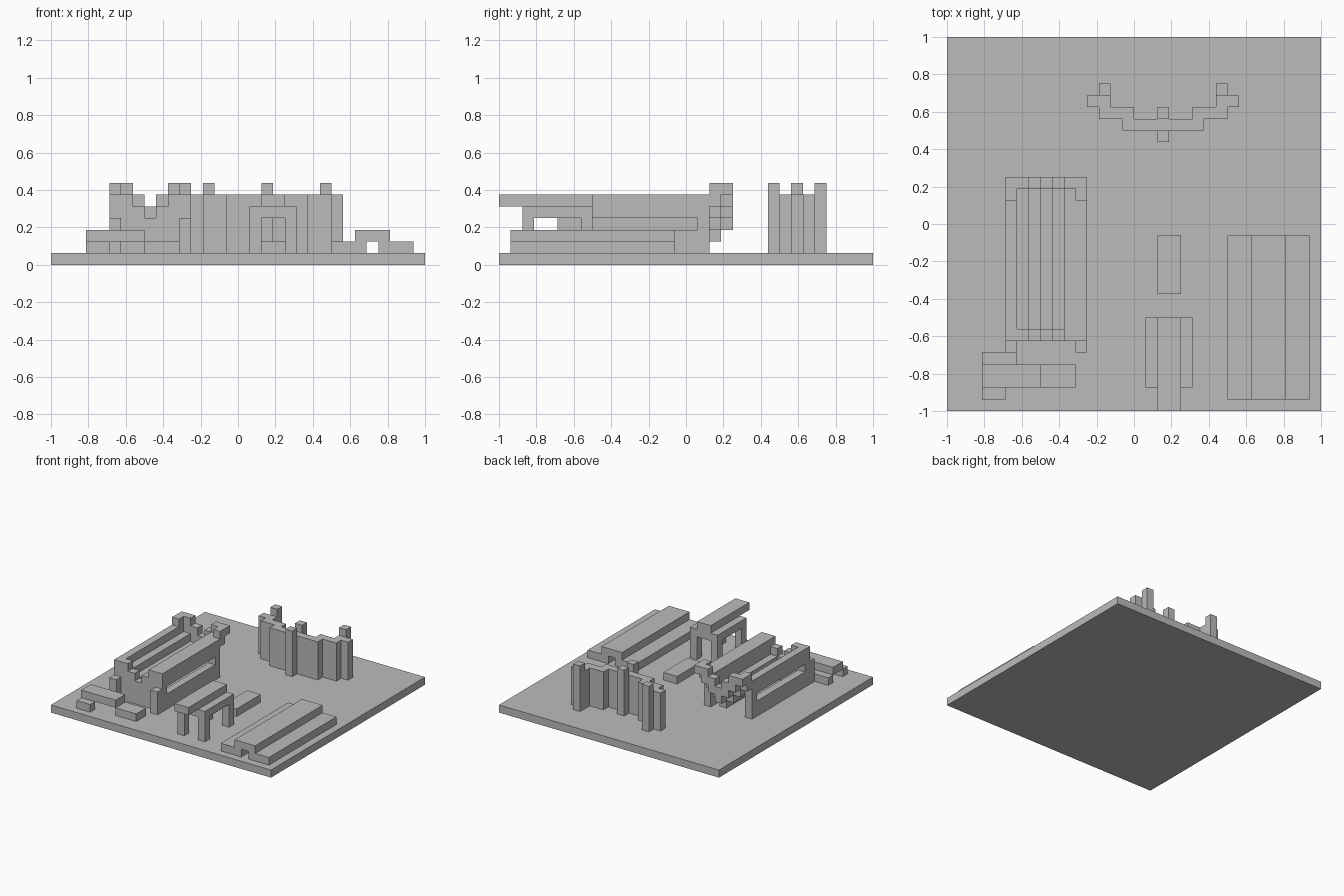
import bpy
import bmesh
from mathutils import Matrix, Vector

cube = bpy.data.objects.get("Cube")
if cube:
    bpy.data.objects.remove(cube, do_unlink=True)

UNIT = 1 / 16  # everything sits on a 32 x 32 block grid

stone = bpy.data.materials.new("plain_grey")
stone.use_nodes = True
GREY = (0.5, 0.5, 0.5, 1)
stone.diffuse_color = GREY
stone.node_tree.nodes["Principled BSDF"].inputs["Base Color"].default_value = GREY


def blocks(name, boxes):
    """One object from boxes given as (x0, x1, y0, y1, z0, z1) in grid units."""
    bm = bmesh.new()
    for x0, x1, y0, y1, z0, z1 in boxes:
        lo, hi = Vector((x0, y0, z0)) * UNIT, Vector((x1, y1, z1)) * UNIT
        matrix = Matrix.Translation((lo + hi) / 2) @ Matrix.Diagonal((*(hi - lo), 1))
        bmesh.ops.create_cube(bm, size=1, matrix=matrix)
    mesh = bpy.data.meshes.new(name)
    bm.to_mesh(mesh)
    bm.free()
    mesh.materials.append(stone)
    obj = bpy.data.objects.new(name, mesh)
    bpy.context.collection.objects.link(obj)
    return obj


def mirrored(boxes, axis_sum):
    """Boxes plus their mirror images; axis_sum is twice the mirror plane's x."""
    return boxes + [(axis_sum - b[1], axis_sum - b[0], *b[2:]) for b in boxes]


# Ground slab
blocks("base_slab", [(-16, 16, -16, 16, 0, 1)])

# Curved screen at the back
blocks("screen_wall", [(-1, 6, 8, 9, 1, 6)] + mirrored([
    (6, 8, 9, 10, 1, 6), (5, 6, 9, 10, 1, 6), (7, 9, 10, 11, 1, 6)], 5))
blocks("screen_posts", [(2, 3, 7, 8, 1, 7), (2, 3, 9, 10, 1, 7)]
       + mirrored([(7, 8, 11, 12, 1, 7)], 5))

# Table with an overhanging plank
blocks("table_top", [(1, 5, -14, -8, 4, 5)])
blocks("table_plank", [(2, 4, -16, -8, 5, 6)])
blocks("table_legs", mirrored([(1, 2, y, y + 1, 1, 4) for y in (-14, -9)], 6))

# Low block behind the table
blocks("low_block", [(2, 4, -6, -1, 1, 2)])

# Stepped platform with a tunnel
blocks("platform_sides", mirrored([(8, 11, -15, -1, 1, 2)], 23))
blocks("platform_top", [(10, 13, -15, -1, 2, 3)])

# Trough: front wall with a stepped notch
trough_x = range(-11, -4)
front_tops = (6, 6, 5, 4, 5, 6, 6)
blocks("trough_front_wall",
       [(x, x + 1, -10, -9, 1, top) for x, top in zip(trough_x, front_tops)])

# Trough: slotted sides and front corner posts
blocks("trough_sides", mirrored([
    (-5, -4, -9, 2, 1, 3), (-5, -4, 1, 2, 3, 4), (-5, -4, -9, 2, 4, 6)], -15))
blocks("trough_corner_posts", mirrored([(-5, -4, -11, -10, 1, 4)], -15))

# Trough: stepped floor and raised back crest
treads = (5, 4, 3, 4, 6)
blocks("trough_floor", [(x, x + 1, -9, 3, min(top - 1, 4), top)
                        for x, top in zip(range(-10, -5), treads)])
crest = []
for x in trough_x:
    step = abs(x + 8)  # distance from the middle column
    crest.append((x, x + 1, 3, 4, 3 + step, min(5 + step, 7)))
blocks("trough_crest", crest)
blocks("trough_crest_ends", mirrored([(-5, -4, 2, 3, 5, 7)], -15))

# Stepped bar on two feet, in front of the trough
blocks("bar", [(-13, -8, -14, -12, 2, 3), (-8, -5, -14, -12, 1, 2)])
blocks("bar_feet", [(-13, -11, -15, -14, 1, 2), (-13, -10, -12, -11, 1, 2)])
